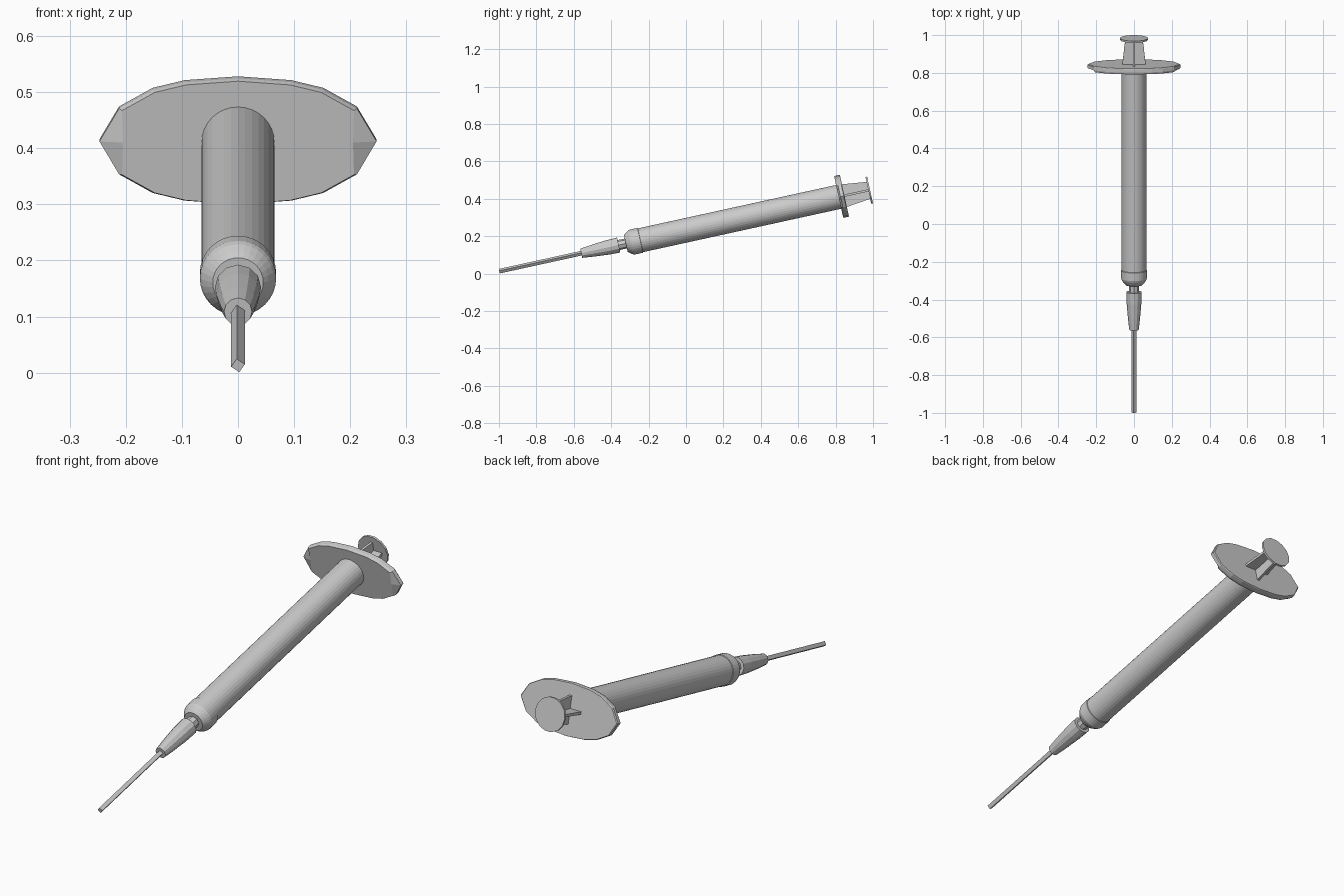
import bpy
import bmesh
from math import cos, sin, pi, radians
from mathutils import Matrix

cube = bpy.data.objects.get("Cube")
if cube:
    bpy.data.objects.remove(cube)

TILT = radians(12.35)
# Local z runs along the tilted axis, starting at the needle tip
AXIS = Matrix.Translation((0, -0.998, 0.0128)) @ Matrix.Rotation(TILT - pi / 2, 4, 'X')


def along(y):
    """Distance along the axis for a given world y."""
    return (y + 0.998) / cos(TILT)


def finish(name, bm):
    bmesh.ops.recalc_face_normals(bm, faces=bm.faces)
    bm.transform(AXIS)
    mesh = bpy.data.meshes.new(name)
    bm.to_mesh(mesh)
    bm.free()
    obj = bpy.data.objects.new(name, mesh)
    bpy.context.collection.objects.link(obj)
    return obj


def skin(name, rings):
    """Bridge a series of closed point rings and cap both ends."""
    bm = bmesh.new()
    loops = [[bm.verts.new(p) for p in ring] for ring in rings]
    n = len(loops[0])
    for a, b in zip(loops, loops[1:]):
        for i in range(n):
            j = (i + 1) % n
            bm.faces.new((a[i], a[j], b[j], b[i]))
    bm.faces.new(loops[0])
    bm.faces.new(loops[-1])
    return finish(name, bm)


def turned(name, profile, sides, phase=0.0):
    """Turn a (world y, radius) profile about the axis."""
    angles = [phase + 2 * pi * i / sides for i in range(sides)]
    return skin(name, [[(r * cos(a), r * sin(a), along(y)) for a in angles]
                       for y, r in profile])


# Needle, hub and nozzle
turned("needle", [(-0.998, 0.0125), (-0.54, 0.0125)], 4, radians(-10))
turned("needle_hub", [(-0.56, 0.025), (-0.50, 0.032), (-0.42, 0.039),
                      (-0.36, 0.041)], 12)
turned("nozzle", [(-0.38, 0.027), (-0.30, 0.027)], 8)

# Barrel with its rounded front collar
turned("barrel_collar", [(-0.322, 0.045), (-0.312, 0.054), (-0.298, 0.064),
                         (-0.288, 0.068), (-0.245, 0.068), (-0.243, 0.064)], 32)
turned("barrel", [(-0.26, 0.065), (0.835, 0.065)], 32)

# Oval finger flange, mirrored from one quarter outline
quarter = [(0.247, 0), (0.212, 0.06), (0.152, 0.094), (0.095, 0.108), (0, 0.115)]
half = quarter + [(-x, y) for x, y in quarter[-2::-1]]
outline = half + [(x, -y) for x, y in half[-2:0:-1]]
flange = []
for depth, tip, rim in ((0.816, 0.83, 0.975), (0.826, 1, 1), (0.843, 1, 1),
                        (0.847, 0.98, 0.985)):
    flange.append([(x * (tip if y == 0 else rim), y * rim, along(depth))
                   for x, y in outline])
skin("finger_flange", flange)

# Tapered crossed plunger ribs
for name, turn in (("plunger_rib_wide", 0), ("plunger_rib_tall", pi / 2)):
    rings = []
    for y, w in ((0.83, 0.064), (0.978, 0.046)):
        corners = [(-w, -0.006), (w, -0.006), (w, 0.006), (-w, 0.006)]
        rings.append([(u * cos(turn) - v * sin(turn),
                       u * sin(turn) + v * cos(turn), along(y)) for u, v in corners])
    skin(name, rings)

# Thumb disc
turned("plunger_disc", [(0.975, 0.075), (0.984, 0.075)], 14)
